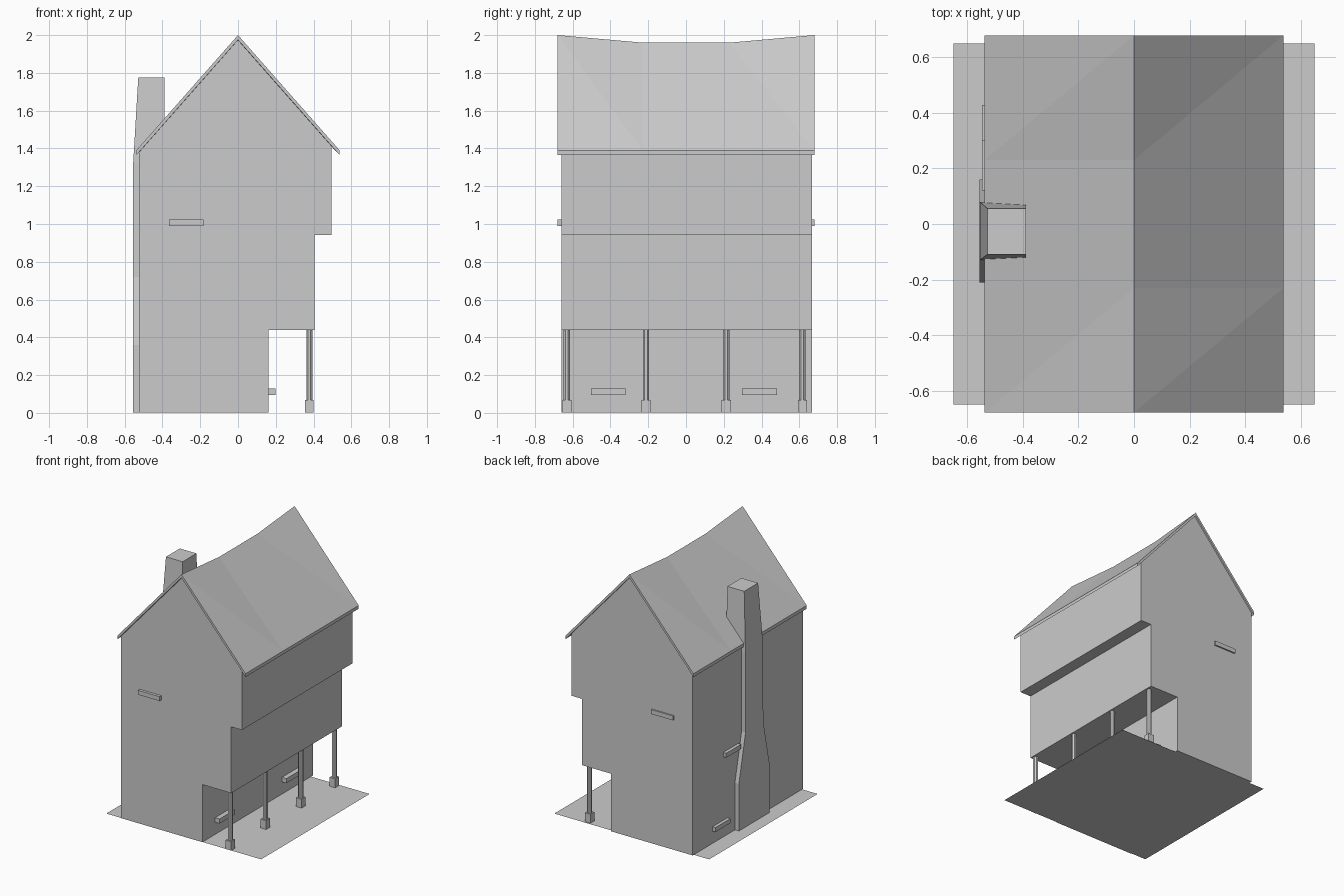
import bpy
import bmesh
from math import cos, sin, pi

if "Cube" in bpy.data.objects:
    bpy.data.objects.remove(bpy.data.objects["Cube"], do_unlink=True)

# Single plain material
grey = bpy.data.materials.new("plain_grey")
grey.use_nodes = True
GREY = (0.6, 0.6, 0.6, 1)
grey.diffuse_color = GREY
grey.node_tree.nodes["Principled BSDF"].inputs["Base Color"].default_value = GREY


def finish(name, bm):
    bmesh.ops.recalc_face_normals(bm, faces=bm.faces)
    mesh = bpy.data.meshes.new(name)
    bm.to_mesh(mesh)
    bm.free()
    mesh.materials.append(grey)
    obj = bpy.data.objects.new(name, mesh)
    bpy.context.collection.objects.link(obj)
    return obj


def loft(name, rows, split=False):
    """Skin closed cross-sections and cap both ends; split makes folded panels."""
    bm = bmesh.new()
    rings = [[bm.verts.new(p) for p in row] for row in rows]
    n = len(rings[0])
    for a, b in zip(rings, rings[1:]):
        for i in range(n):
            j = (i + 1) % n
            if split:
                bm.faces.new((a[i], a[j], b[j]))
                bm.faces.new((a[i], b[j], b[i]))
            else:
                bm.faces.new((a[i], a[j], b[j], b[i]))
    bm.faces.new(rings[0])
    bm.faces.new(rings[-1])
    return finish(name, bm)


def box(name, x0, x1, y0, y1, z0, z1):
    return loft(name, [[(x0, y0, z), (x1, y0, z), (x1, y1, z), (x0, y1, z)]
                       for z in (z0, z1)])


EAVE_X, EAVE_Z, RIDGE_Z = 0.538, 1.39, 2.0
THICK, SAG = 0.025, 0.04


def roof_z(x, sag):
    t = abs(x) / EAVE_X
    return (RIDGE_Z - sag) * (1 - t) + EAVE_Z * t


# Ground sheet
bm = bmesh.new()
bmesh.ops.create_grid(bm, x_segments=1, y_segments=1, size=0.65)
finish("ground_sheet", bm)

# Sagging roof
roof_rows = []
for y, sag in ((-0.679, 0), (-0.23, SAG), (0.23, SAG), (0.679, 0)):
    top = [(x, y, roof_z(x, sag)) for x in (-EAVE_X, 0, EAVE_X)]
    under = [(x, y, z - THICK) for x, y, z in reversed(top)]
    roof_rows.append(top + under)
loft("roof", roof_rows, split=True)

# House body with stepped upper storeys, following the roof underside
LEFT, RIGHT = -0.523, 0.494
steps = [(RIGHT, 0.943), (0.404, 0.943), (0.404, 0.44),
         (0.161, 0.44), (0.161, 0.003), (LEFT, 0.003)]
body_rows = []
for y, sag, gap in ((-0.658, 0, 0.001), (-0.23, SAG, 0.006),
                    (0.23, SAG, 0.006), (0.668, 0, 0.001)):
    top = [(x, y, roof_z(x, sag) - THICK - gap) for x in (LEFT, 0, RIGHT)]
    body_rows.append(top + [(x, y, z) for x, z in steps])
loft("house_body", body_rows, split=True)

# Tapering chimney: height, outer x, front y, back y
chimney = [(0.003, -0.556, -0.21, 0.16), (0.36, -0.556, -0.21, 0.16),
           (0.72, -0.556, -0.133, 0.08), (1.32, -0.555, -0.13, 0.08),
           (1.775, -0.528, -0.11, 0.056)]
loft("chimney", [[(x, a, z), (-0.388, a, z), (-0.388, b, z), (x, b, z)]
                 for z, x, a, b in chimney])

# Posts on square footings
for i, y in enumerate((-0.631, -0.212, 0.213, 0.616)):
    box(f"post_footing_{i}", 0.354, 0.401, y - 0.024, y + 0.024, 0.002, 0.069)
    angles = [(k + 0.5) * pi / 4 for k in range(8)]
    loft(f"post_{i}", [[(0.378 + 0.018 * cos(a), y + 0.018 * sin(a), z)
                        for a in angles] for z in (0.065, 0.442)])

# Small ledges on the walls
box("front_ledge", -0.365, -0.182, -0.679, -0.65, 0.99, 1.023)
box("back_ledge", -0.365, -0.182, 0.65, 0.679, 0.99, 1.023)
for name, y in (("front", -0.412), ("back", 0.389)):
    box(f"porch_ledge_{name}", 0.15, 0.198, y - 0.092, y + 0.092, 0.095, 0.13)
for name, y, z in (("low", 0.338, 0.095), ("high", 0.21, 0.61)):
    box(f"side_ledge_{name}", -0.547, -0.51, y - 0.09, y + 0.09, z, z + 0.034)
